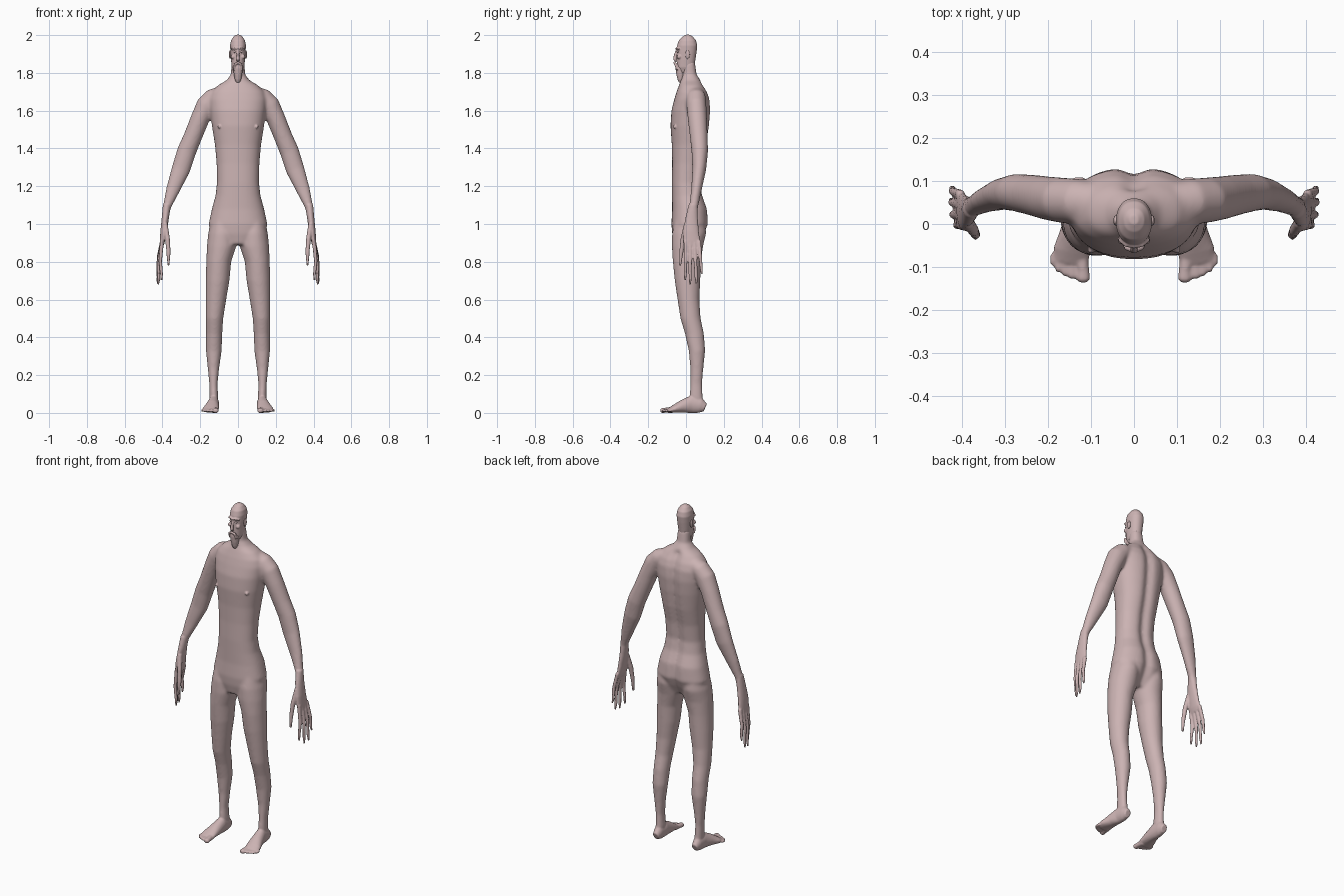
import bpy, bmesh, math
from mathutils import Vector, Matrix

X, Y, Z = Vector((1, 0, 0)), Vector((0, 1, 0)), Vector((0, 0, 1))

cube = bpy.data.objects.get("Cube")
if cube:
    bpy.data.objects.remove(cube, do_unlink=True)

skin = bpy.data.materials.new("pale pink skin")
skin.use_nodes = True
skin_colour = (0.60, 0.45, 0.45, 1)
skin.diffuse_color = skin_colour
skin.node_tree.nodes["Principled BSDF"].inputs["Base Color"].default_value = skin_colour


def tube(bm, rings, ref=Y, flat=False, power=2, sides=24):
    """Loft through rings of (x, y, z, half width, half depth along ref)."""
    centres = [Vector(r[:3]) for r in rings]
    loops = []
    for i, ring in enumerate(rings):
        before, after = centres[max(i - 1, 0)], centres[min(i + 1, len(rings) - 1)]
        along = Z if flat else (after - before).normalized()
        side = ref.cross(along).normalized()
        up = along.cross(side)
        loop = []
        for k in range(sides):
            angle = math.tau * k / sides
            c, s = math.cos(angle), math.sin(angle)
            u = math.copysign(abs(c) ** (2 / power), c) * ring[3]
            v = math.copysign(abs(s) ** (2 / power), s) * ring[4]
            loop.append(bm.verts.new(centres[i] + side * u + up * v))
        loops.append(loop)
    for low, high in zip(loops, loops[1:]):
        for k in range(sides):
            n = (k + 1) % sides
            bm.faces.new((low[k], low[n], high[n], high[k]))
    bm.faces.new(loops[0])
    bm.faces.new(loops[-1])


def box_rings(rows):
    """Turn level sections (z, x0, x1, y0, y1) into tube rings."""
    return [((x0 + x1) / 2, (y0 + y1) / 2, z, (x1 - x0) / 2, (y1 - y0) / 2)
            for z, x0, x1, y0, y1 in rows]


def centred(rows):
    """Level sections (z, half width, y0, y1) centred on x = 0."""
    return box_rings([(z, -a, a, y0, y1) for z, a, y0, y1 in rows])


def ball(bm, centre, size):
    matrix = Matrix.Translation(centre) @ Matrix.Diagonal((*size, 1))
    bmesh.ops.create_uvsphere(bm, u_segments=20, v_segments=12, radius=1, matrix=matrix)


def mirror(bm):
    copy = bmesh.ops.duplicate(bm, geom=bm.verts[:] + bm.edges[:] + bm.faces[:])
    for item in copy["geom"]:
        if isinstance(item, bmesh.types.BMVert):
            item.co.x *= -1


def finish(name, bm, voxel=0, rounds=0):
    """Make an object, fusing its parts into one smooth skin if asked."""
    bmesh.ops.recalc_face_normals(bm, faces=bm.faces[:])
    mesh = bpy.data.meshes.new(name)
    bm.to_mesh(mesh)
    bm.free()
    obj = bpy.data.objects.new(name, mesh)
    bpy.context.collection.objects.link(obj)
    if voxel:
        remesh = obj.modifiers.new("fuse", 'REMESH')
        remesh.mode = 'VOXEL'
        remesh.voxel_size = voxel
        soften = obj.modifiers.new("soften", 'SMOOTH')
        soften.factor = 0.5
        soften.iterations = rounds
        graph = bpy.context.evaluated_depsgraph_get()
        baked = bpy.data.meshes.new_from_object(obj.evaluated_get(graph))
        obj.modifiers.clear()
        obj.data = baked
    obj.data.materials.clear()
    obj.data.materials.append(skin)
    obj.data.shade_smooth()
    return obj


# Limbs of the left side, then mirrored
core = bmesh.new()
legs = [(1.02, .03, .142, -.06, .10), (.95, .008, .158, -.074, .107),
        (.88, .010, .165, -.075, .09), (.8, .036, .168, -.07, .08),
        (.7, .045, .171, -.06, .076), (.6, .062, .171, -.045, .071),
        (.5, .078, .171, -.03, .078), (.42, .083, .169, -.006, .095),
        (.33, .086, .17, .014, .102), (.23, .1, .16, .023, .092),
        (.15, .108, .152, .022, .086), (.08, .104, .151, .018, .09),
        (.03, .108, .148, .03, .1)]
tube(core, box_rings(legs), flat=True)
arm = [(.09, .05, 1.69, .04, .045), (.13, .053, 1.67, .05, .052),
       (.165, .055, 1.63, .056, .053), (.2, .06, 1.56, .05, .051),
       (.24, .068, 1.46, .049, .047), (.272, .073, 1.385, .051, .044),
       (.302, .07, 1.29, .05, .037), (.345, .055, 1.18, .037, .028),
       (.376, .04, 1.09, .022, .024), (.382, .035, 1.05, .02, .026)]
tube(core, arm)
mirror(core)

# Torso and neck with a hollow along the spine
trunk = bmesh.new()
torso = [(.89, .08, -.06, .07), (.95, .145, -.073, .10), (1.0, .155, -.077, .12),
         (1.08, .138, -.073, .115), (1.15, .119, -.074, .09), (1.22, .111, -.075, .08),
         (1.32, .113, -.073, .09), (1.42, .122, -.075, .112), (1.52, .138, -.082, .126),
         (1.6, .148, -.077, .132), (1.66, .152, -.062, .128), (1.7, .14, -.05, .114),
         (1.735, .105, -.037, .093), (1.76, .062, -.027, .077),
         (1.79, .038, -.018, .057), (1.86, .034, -.02, .047)]
tube(trunk, centred(torso), flat=True, power=2.3, sides=64)
for v in trunk.verts:
    if v.co.y > .05 and v.co.z < 1.74:
        v.co.y -= .018 * math.exp(-(v.co.x / .025) ** 2)
trunk_mesh = bpy.data.meshes.new("trunk")
trunk.to_mesh(trunk_mesh)
trunk.free()
core.from_mesh(trunk_mesh)
core_body = finish("body_core", core, voxel=.007, rounds=10)

# Left hand: palm, four fingers and thumb
skinned = bmesh.new()
palm = [(.377, .038, 1.1, .021, .024), (.385, .03, 1.03, .019, .033),
        (.394, .026, .96, .017, .042), (.4, .03, .91, .014, .045),
        (.404, .033, .885, .01, .041)]
tube(skinned, palm)
finger_tips = [(-.004, .405, .70), (.022, .422, .68), (.055, .427, .685), (.084, .425, .735)]
for i, (y, x, z) in enumerate(finger_tips):
    base = Vector((.402, -.001 + .023 * i, .91))
    tip = Vector((x, y, z))
    knuckle = base.lerp(tip, .5) + X * .008
    tube(skinned, [(*base, .011, .012), (*knuckle, .0095, .0095),
                   (*base.lerp(tip, .85), .008, .008), (*tip, .005, .005)], sides=12)
tube(skinned, [(.386, .005, 1.0, .014, .016), (.373, -.015, .92, .013, .014),
               (.368, -.025, .85, .011, .011), (.368, -.031, .78, .006, .006)], sides=12)

# Left foot and toes
foot = [(.128, .102, .028, .018, .022), (.128, .075, .04, .026, .041),
        (.129, .03, .046, .029, .047), (.136, -.02, .034, .036, .034),
        (.144, -.06, .022, .043, .022), (.147, -.088, .014, .041, .013)]
tube(skinned, foot, ref=Z)
toes = [(.118, -.136, .017), (.144, -.128, .011), (.16, -.121, .01),
        (.175, -.112, .01), (.187, -.097, .009)]
for x, y, r in toes:
    root = .147 + (x - .147) * .8
    tube(skinned, [(root, -.07, .016, r, r), (x, y + .025, .014, r * .85, r * .8),
                   (x, y + .008, .012, r, r * .8), (x, y, .011, r * .5, r * .45)],
         ref=Z, sides=12)

# Chest points
ball(skinned, (.1, -.06, 1.515), (.009, .009, .009))
mirror(skinned)

# One continuous body skin
skinned.from_mesh(core_body.data)
bpy.data.objects.remove(core_body, do_unlink=True)
finish("body", skinned, voxel=.0046, rounds=3)

# Head with brow, nose and cheeks
head = bmesh.new()
skull = [(1.8, .022, -.036, .03), (1.83, .033, -.048, .044), (1.87, .037, -.049, .05),
         (1.91, .04, -.049, .056), (1.945, .042, -.047, .06), (1.972, .037, -.038, .053),
         (1.992, .024, -.018, .036), (2.002, .01, .0, .02)]
tube(head, centred(skull), flat=True, power=2.2, sides=32)
tube(head, [(0, -.046, 1.925, .006, .006), (0, -.056, 1.895, .007, .008),
            (0, -.06, 1.872, .01, .009), (0, -.052, 1.862, .007, .005)], sides=16)
tube(head, [(-.034, -.034, 1.925, .006, .005), (-.018, -.046, 1.932, .008, .006),
            (0, -.05, 1.929, .007, .006), (.018, -.046, 1.932, .008, .006),
            (.034, -.034, 1.925, .006, .005)], ref=Z, sides=12)
for s in (-1, 1):
    ball(head, (s * .026, -.036, 1.885), (.012, .012, .012))
finish("head", head, voxel=.003, rounds=4)

# Beard and moustache
beard = bmesh.new()
tube(beard, centred([(1.85, .016, -.054, -.02), (1.825, .025, -.056, -.01),
                     (1.79, .022, -.051, -.008), (1.765, .017, -.045, -.012),
                     (1.749, .009, -.038, -.02)]), flat=True)
tube(beard, [(-.023, -.046, 1.815, .005, .005), (-.016, -.055, 1.845, .007, .007),
             (0, -.061, 1.855, .007, .007), (.016, -.055, 1.845, .007, .007),
             (.023, -.046, 1.815, .005, .005)], ref=Z, sides=12)
finish("beard", beard, voxel=.003, rounds=3)

# Eyes and ears
for side, s in (("left", 1), ("right", -1)):
    eye = bmesh.new()
    ball(eye, (s * .017, -.043, 1.912), (.008, .006, .006))
    finish(side + "_eye", eye)
    ear = bmesh.new()
    ball(ear, (s * .042, .008, 1.897), (.006, .012, .023))
    finish(side + "_ear", ear)
